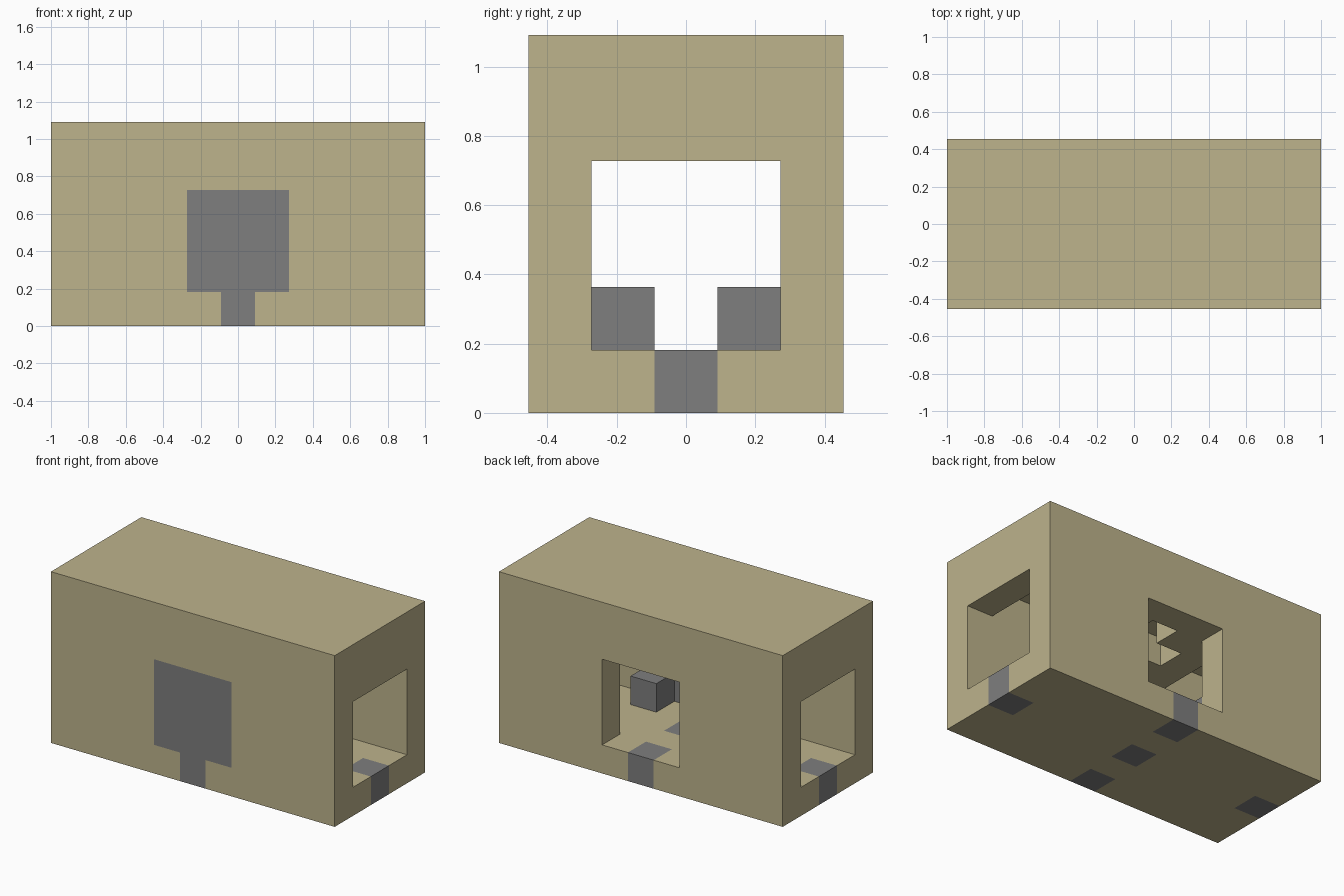
import bpy
import bmesh
from mathutils import Matrix, Vector

U = 2 / 11  # one building block

if "Cube" in bpy.data.objects:
    bpy.data.objects.remove(bpy.data.objects["Cube"], do_unlink=True)


def material(name, color):
    mat = bpy.data.materials.new(name)
    mat.use_nodes = True
    mat.diffuse_color = color
    mat.node_tree.nodes["Principled BSDF"].inputs["Base Color"].default_value = color
    return mat


def box(name, xs, ys, zs, mat):
    """Box spanning the given ranges, measured in blocks."""
    lo, hi = (Vector(v) for v in zip(xs, ys, zs))
    size = hi - lo
    bm = bmesh.new()
    bmesh.ops.create_cube(bm, size=1, matrix=Matrix.Translation((lo + hi) / 2 * U)
                          @ Matrix.Diagonal((*(size * U), 1)))
    mesh = bpy.data.meshes.new(name)
    bm.to_mesh(mesh)
    bm.free()
    mesh.materials.append(mat)
    obj = bpy.data.objects.new(name, mesh)
    bpy.context.collection.objects.link(obj)
    return obj


def cut(target, xs, ys, zs):
    cutter = box("cutter", xs, ys, zs, target.data.materials[0])
    cutter.hide_render = True
    mod = target.modifiers.new("cut", 'BOOLEAN')
    mod.operation = 'DIFFERENCE'
    mod.solver = 'EXACT'
    mod.object = cutter
    bpy.context.view_layer.objects.active = target
    bpy.ops.object.modifier_apply(modifier=mod.name)
    bpy.data.objects.remove(cutter, do_unlink=True)


sand = material("sand", (0.509, 0.451, 0.262, 1))
gray = material("gray", (0.209, 0.209, 0.209, 1))

# Outer shell with a long passage open at both ends
shell = box("shell", (-5.5, 5.5), (-2.5, 2.5), (0, 6), sand)
cut(shell, (-6, 6), (-1.5, 1.5), (1, 4))

# Higher ceilings in the end rooms
for xs in ((-4.5, -2.5), (2.5, 4.5)):
    cut(shell, xs, (-1.5, 1.5), (3, 5))

# Cross-shaped recess in the middle ceiling
cut(shell, (-1.5, 1.5), (-0.5, 0.5), (3, 5))
cut(shell, (-0.5, 0.5), (-1.5, 1.5), (3, 5))

# Doorways through the back and front walls
cut(shell, (-1.5, 1.5), (1, 3), (1, 4))
cut(shell, (-1.5, 1.5), (-3, -1), (1, 4))

# Gray panel filling the front doorway
box("front_panel", (-1.5, 1.5), (-2.5, -1.5), (1, 4), gray)

# Gray tiles set through the floor: name, centre x, centre y
tiles = [("center", 0, 0), ("left", 5, 0), ("right", -5, 0),
         ("front", 0, -2), ("back", 0, 2)]
for name, x, y in tiles:
    xs, ys = (x - 0.5, x + 0.5), (y - 0.5, y + 0.5)
    # Slots run past the outer walls so the tile sides show
    sx = (xs[0] - (x < 0), xs[1] + (x > 0))
    sy = (ys[0] - (y < 0), ys[1] + (y > 0))
    cut(shell, sx, sy, (-1, 1.5))
    box(name + "_floor_tile", xs, ys, (0, 1), gray)

# Two loose blocks standing in opposite corners of the passage
for name, s in (("left_block", 1), ("right_block", -1)):
    box(name, sorted((1.5 * s, 2.5 * s)), sorted((-1.5 * s, -0.5 * s)), (1, 2), gray)
